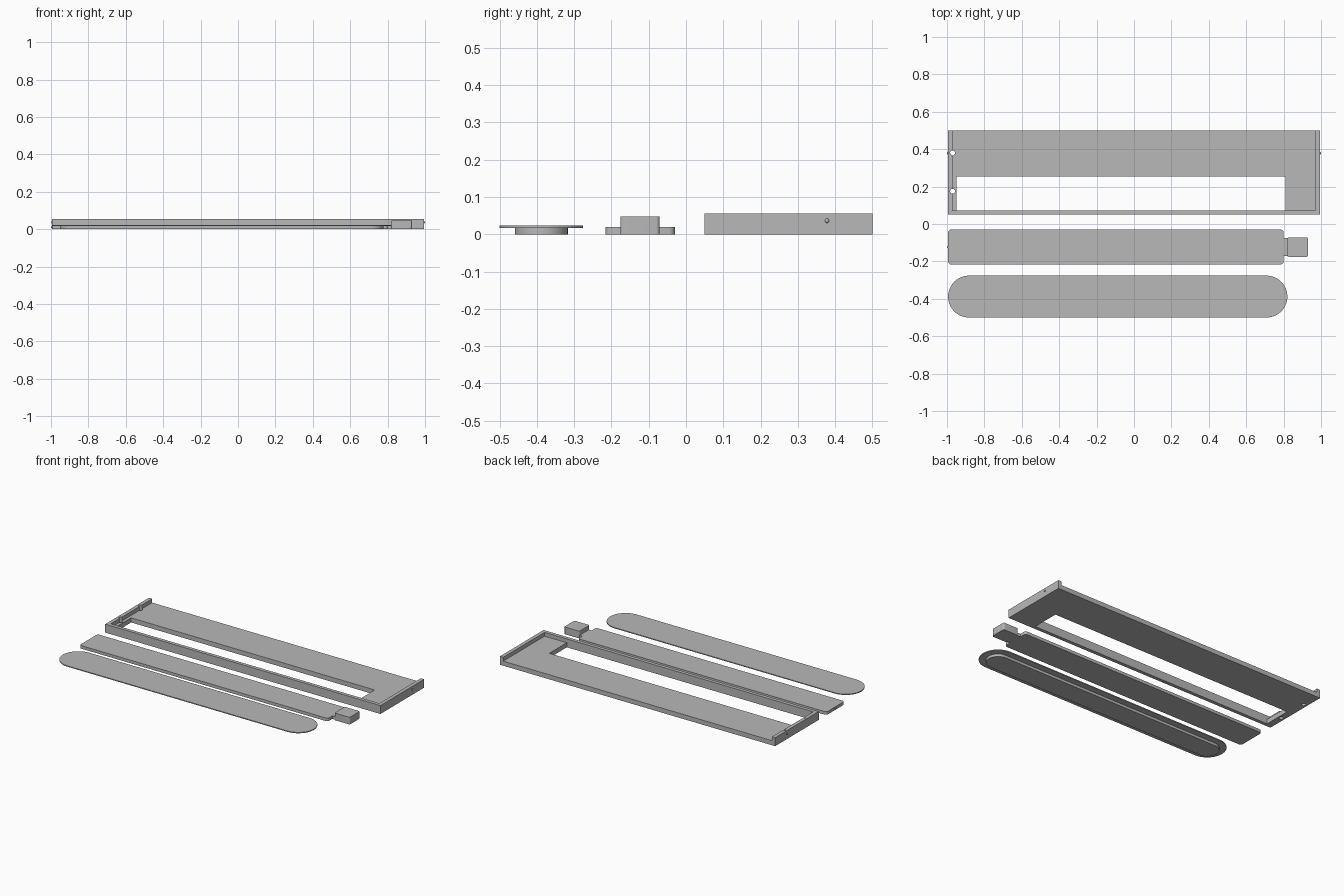
import bpy
import bmesh
import math
from mathutils import Matrix

cube = bpy.data.objects.get("Cube")
if cube:
    bpy.data.objects.remove(cube, do_unlink=True)

grey = bpy.data.materials.new("plain grey")
grey.use_nodes = True
colour = (0.48, 0.48, 0.48, 1)
grey.diffuse_color = colour
grey.node_tree.nodes["Principled BSDF"].inputs["Base Color"].default_value = colour


def finish(name, bm):
    bmesh.ops.recalc_face_normals(bm, faces=bm.faces)
    mesh = bpy.data.meshes.new(name)
    bm.to_mesh(mesh)
    bm.free()
    mesh.materials.append(grey)
    obj = bpy.data.objects.new(name, mesh)
    bpy.context.collection.objects.link(obj)
    return obj


def plate(name, x, y, z, radius=0, steps=6):
    """Extruded rectangle with rounded vertical corners."""
    (x0, x1), (y0, y1), (z0, z1) = x, y, z
    centres = [(x1 - radius, y1 - radius), (x0 + radius, y1 - radius),
               (x0 + radius, y0 + radius), (x1 - radius, y0 + radius)]
    bm = bmesh.new()
    verts = []
    for i, (cx, cy) in enumerate(centres):
        for k in range(steps + 1 if radius else 1):
            a = math.pi / 2 * (i + k / steps)
            verts.append(bm.verts.new((cx + radius * math.cos(a), cy + radius * math.sin(a), z0)))
    bmesh.ops.remove_doubles(bm, verts=verts, dist=0.0001)
    bm.verts.ensure_lookup_table()
    face = bm.faces.new(list(bm.verts))
    top = bmesh.ops.extrude_face_region(bm, geom=[face])["geom"]
    bmesh.ops.translate(bm, vec=(0, 0, z1 - z0),
                        verts=[g for g in top if isinstance(g, bmesh.types.BMVert)])
    return finish(name, bm)


def nub(name, x, y, z, radius):
    """Small round locating bump."""
    bm = bmesh.new()
    bmesh.ops.create_uvsphere(bm, u_segments=16, v_segments=10, radius=radius,
                              matrix=Matrix.Translation((x, y, z)))
    return finish(name, bm)


def cut(obj, cutter):
    mod = obj.modifiers.new("cut", "BOOLEAN")
    mod.operation = "DIFFERENCE"
    mod.solver = "EXACT"
    mod.object = cutter
    bpy.context.view_layer.objects.active = obj
    bpy.ops.object.modifier_apply(modifier=mod.name)
    bpy.data.objects.remove(cutter, do_unlink=True)


# Tray: floor with three raised walls, open at the back
END, WALL = 0.994, 0.97
tray = plate("tray", (-END, END), (0.05, 0.5), (0, 0.055))
cut(tray, plate("pocket_cutter", (-WALL, WALL), (0.073, 0.6), (0.03, 0.1)))

# Long window and the two pin holes beside the end wall
cut(tray, plate("window_cutter", (-0.95, 0.81), (0.073, 0.254), (-0.1, 0.1)))
for hole_y in (0.38, 0.175):
    r = 0.013
    cut(tray, plate("hole_cutter", (-WALL - r, -WALL + r), (hole_y - r, hole_y + r),
                    (-0.1, 0.1), r))

# Locating bumps on both tray ends
for side, label in ((-1, "right"), (1, "left")):
    nub("tray_bump_" + label, side * END, 0.378, 0.036, 0.006)

# Slider: flat bar, short neck and raised grip
plate("slider_bar", (-END, 0.8), (-0.216, -0.03), (0, 0.02), 0.016)
plate("slider_neck", (0.79, 0.83), (-0.17, -0.075), (0, 0.02))
plate("slider_grip", (0.82, 0.93), (-0.176, -0.071), (0, 0.047), 0.009)
nub("slider_bump", -END, -0.122, 0.011, 0.006)

# Cover: thin rounded flange with a narrower plug beneath
plate("cover_flange", (-END, 0.82), (-0.5, -0.276), (0.017, 0.023), 0.112, 16)
plate("cover_plug", (-0.952, 0.778), (-0.459, -0.317), (0, 0.017), 0.071, 16)

# Smooth the curved sides, keep the edges crisp
for obj in bpy.context.collection.objects:
    obj.select_set(obj.type == "MESH" and grey.name in obj.data.materials)
bpy.context.view_layer.objects.active = tray
bpy.ops.object.shade_smooth_by_angle(angle=math.radians(30))
